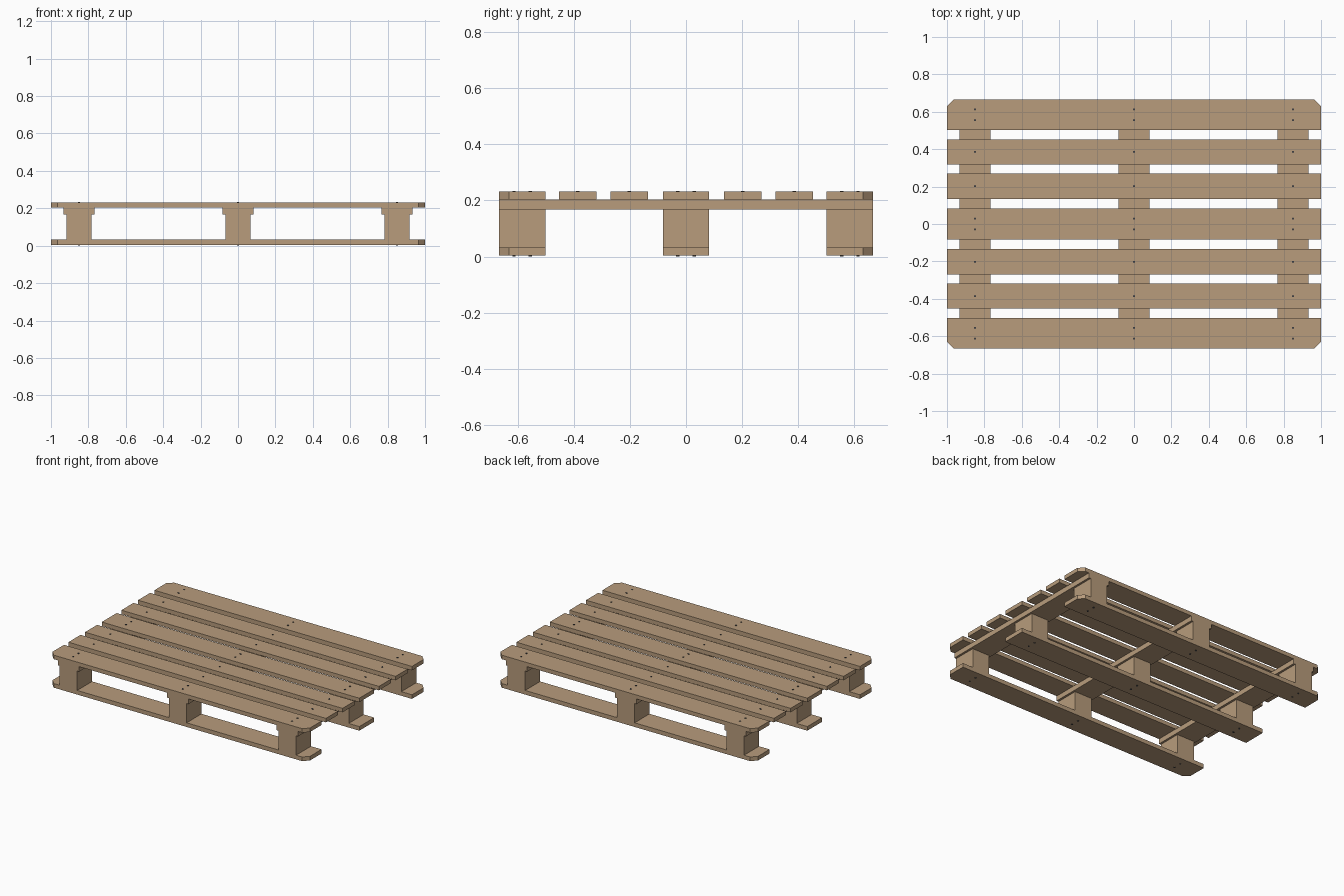
import bpy, bmesh, math

if "Cube" in bpy.data.objects:
    bpy.data.objects.remove(bpy.data.objects["Cube"])


def material(name, color):
    m = bpy.data.materials.new(name)
    m.diffuse_color = (*color, 1)
    m.use_nodes = True
    m.node_tree.nodes["Principled BSDF"].inputs["Base Color"].default_value = m.diffuse_color
    return m


WOOD = material("pale wood", (0.479, 0.332, 0.202))
STEEL = material("dark nail steel", (0.05, 0.05, 0.055))

XS = (-0.85, 0.0, 0.85)      # block columns
YS = (-0.584, 0.0, 0.584)    # block rows
WIDE, NARROW, CUT = 0.165, 0.134, 0.036
Z0, Z1, Z2, Z3, Z4 = 0.003, 0.032, 0.168, 0.203, 0.231


def finish(bm, name, mat):
    mesh = bpy.data.meshes.new(name)
    bm.to_mesh(mesh)
    bm.free()
    mesh.materials.append(mat)
    ob = bpy.data.objects.new(name, mesh)
    bpy.context.collection.objects.link(ob)


def plank(name, x, y, sx, sy, z0, z1, cut_side=0):
    """Box plank; cut_side (-1 or 1) clips the two corners on that y side."""
    bm = bmesh.new()
    bmesh.ops.create_cube(bm, size=1)
    for v in bm.verts:
        v.co = (x + v.co.x * sx, y + v.co.y * sy, z1 if v.co.z > 0 else z0)
    if cut_side:
        edges = [e for e in bm.edges
                 if all((v.co.y - y) * cut_side > 0 for v in e.verts)
                 and abs(e.verts[0].co.z - e.verts[1].co.z) > 1e-4]
        bmesh.ops.bevel(bm, geom=edges, offset=CUT, segments=1, affect='EDGES')
    finish(bm, name, WOOD)


def nails(name, ys, z0, z1):
    bm = bmesh.new()
    for x in XS:
        for y in ys:
            r = bmesh.ops.create_cone(bm, cap_ends=True, segments=8,
                                      radius1=0.006, radius2=0.006, depth=z1 - z0)
            bmesh.ops.translate(bm, verts=r["verts"], vec=(x, y, (z0 + z1) / 2))
    finish(bm, name, STEEL)


# Bottom runners, blocks and wide deck boards
for row, y, side in zip(("front", "middle", "back"), YS, (-1, 0, 1)):
    plank(f"{row}_bottom_board", 0, y, 2, WIDE, Z0, Z1, side)
    plank(f"{row}_deck_board", 0, y, 2, WIDE, Z3, Z4, side)
    for col, x in zip(("left", "centre", "right"), XS):
        plank(f"{row}_{col}_block", x, y, 0.136, WIDE, Z1, Z2)

# Narrow deck boards
for i, y in enumerate((-0.386, -0.202, 0.202, 0.386)):
    plank(f"narrow_deck_board_{i + 1}", 0, y, 2, NARROW, Z3, Z4)

# Cross stringers under the deck
for col, x in zip(("left", "centre", "right"), XS):
    plank(f"{col}_stringer", x, 0, 0.166, 1.333, Z2, Z3)

# Nail heads: pairs in wide boards, singles in narrow ones
pairs = [y + d for y in YS for d in (-0.029, 0.029)]
nails("deck_nails", pairs + [-0.386, -0.202, 0.202, 0.386], Z4 - 0.01, Z4 + 0.003)
nails("bottom_nails", pairs, 0.0, Z0 + 0.01)
